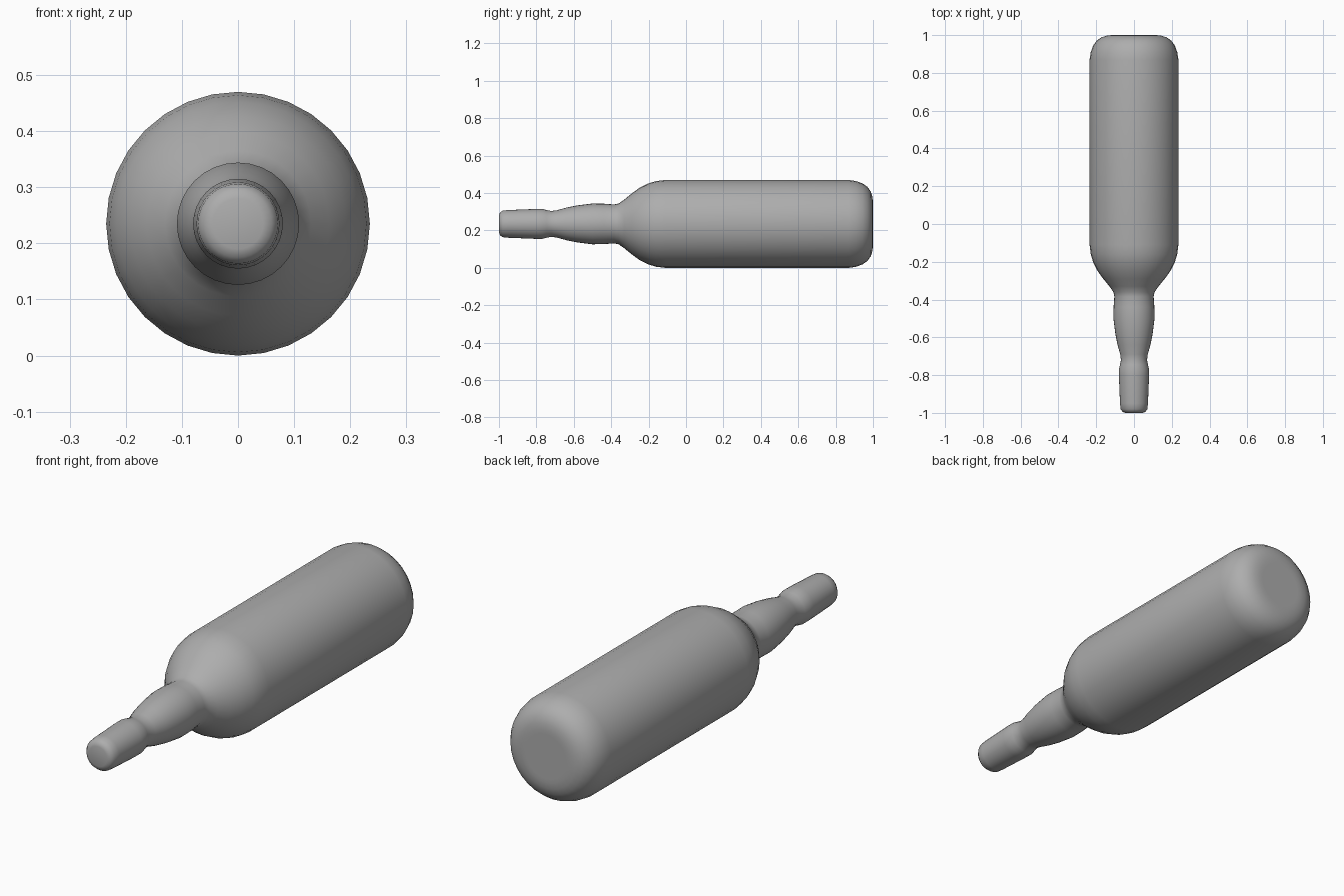
import bpy, bmesh, math
from mathutils import Vector

cube = bpy.data.objects.get("Cube")
if cube:
    bpy.data.objects.remove(cube, do_unlink=True)

SIDES = 32
AXIS_HEIGHT = 0.235

# One grey finish for the whole bottle
grey = bpy.data.materials.new("plain grey")
grey.use_nodes = True
colour = (0.42, 0.42, 0.42, 1)
grey.diffuse_color = colour
grey.node_tree.nodes["Principled BSDF"].inputs["Base Color"].default_value = colour

# Bottle outline as (position along y, radius), from mouth to base
PROFILE = [
    (-1.0, 0), (-1.0, 0.045), (-0.995, 0.06), (-0.98, 0.071), (-0.95, 0.074),
    # lip and pinched collar
    (-0.80, 0.080), (-0.77, 0.080), (-0.745, 0.074), (-0.72, 0.069), (-0.69, 0.073),
    # swelling neck
    (-0.64, 0.087), (-0.58, 0.099), (-0.50, 0.109), (-0.44, 0.108), (-0.385, 0.104),
    # shoulder
    (-0.36, 0.109), (-0.33, 0.130), (-0.29, 0.163), (-0.25, 0.192),
    (-0.20, 0.217), (-0.16, 0.229), (-0.11, 0.235),
    # straight body and rounded base
    (0.40, 0.235), (0.87, 0.235), (0.91, 0.229), (0.945, 0.216), (0.97, 0.198),
    (0.988, 0.173), (0.997, 0.145), (1.0, 0.118), (1.0, 0.10), (1.0, 0),
]

# Turn the outline around the y axis
bm = bmesh.new()
verts = [bm.verts.new((r, y, 0)) for y, r in PROFILE]
edges = [bm.edges.new(pair) for pair in zip(verts, verts[1:])]
bmesh.ops.spin(bm, geom=verts + edges, cent=(0, 0, 0), axis=(0, 1, 0),
               angle=math.tau, steps=SIDES, use_duplicate=False)
bmesh.ops.remove_doubles(bm, verts=bm.verts[:], dist=0.0005)
bmesh.ops.translate(bm, verts=bm.verts[:], vec=Vector((0, 0, AXIS_HEIGHT)))
bmesh.ops.recalc_face_normals(bm, faces=bm.faces[:])
for face in bm.faces:
    face.smooth = True

mesh = bpy.data.meshes.new("bottle")
bm.to_mesh(mesh)
bm.free()
mesh.materials.append(grey)
bottle = bpy.data.objects.new("bottle", mesh)
bpy.context.collection.objects.link(bottle)
